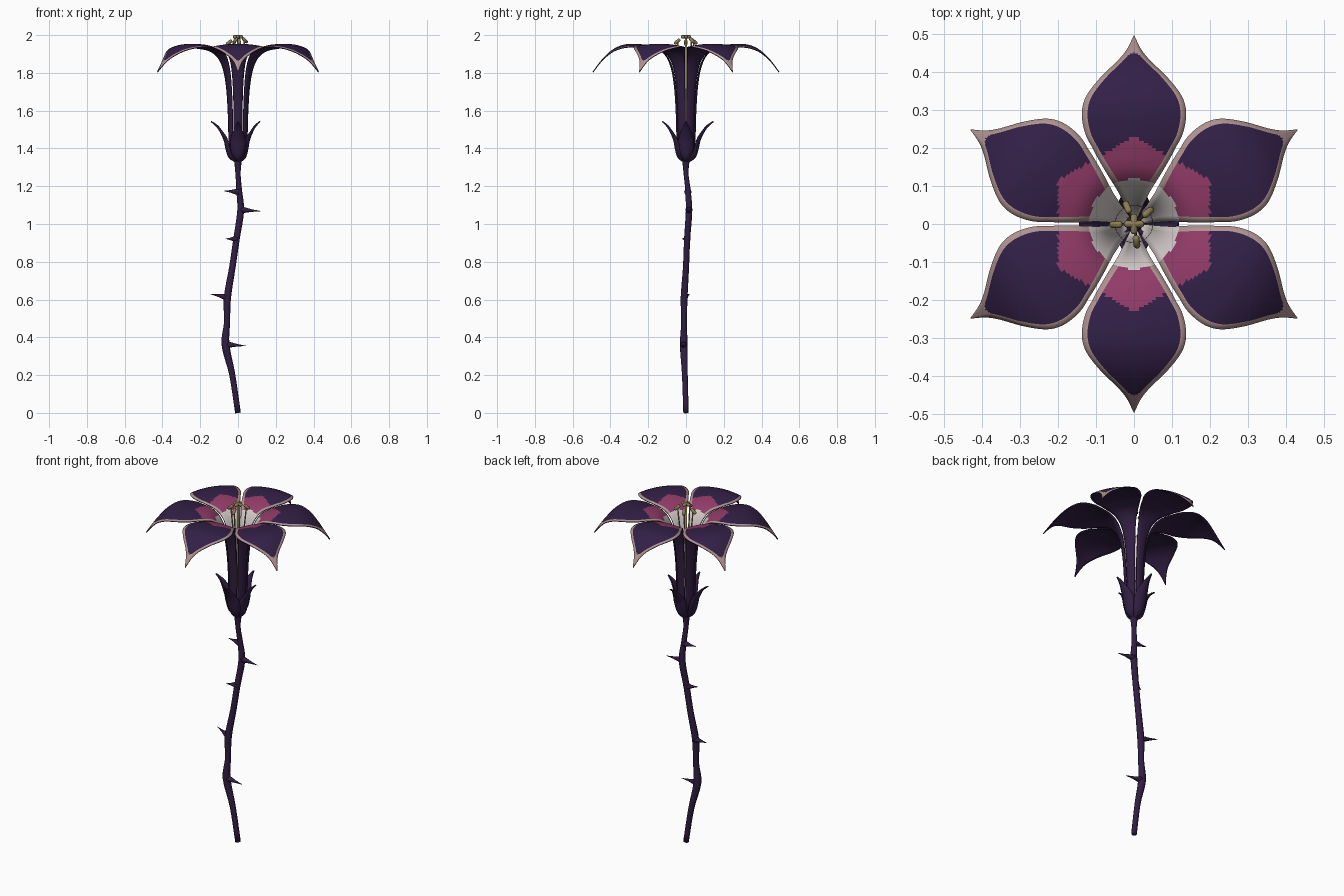
import bpy, bmesh, math
from mathutils import Vector, Matrix

cube = bpy.data.objects.get("Cube")
if cube:
    bpy.data.objects.remove(cube, do_unlink=True)


def material(name, red, green, blue):
    mat = bpy.data.materials.new(name)
    mat.use_nodes = True
    colour = (red, green, blue, 1)
    mat.diffuse_color = colour
    bsdf = mat.node_tree.nodes["Principled BSDF"]
    bsdf.inputs["Base Color"].default_value = colour
    bsdf.inputs["Roughness"].default_value = 0.8
    return mat


WHITE = material("throat white", 0.66, 0.6, 0.59)
MAGENTA = material("magenta", 0.29, 0.044, 0.14)
PURPLE = material("petal purple", 0.033, 0.014, 0.063)
PINK = material("rim pink", 0.43, 0.29, 0.28)
DARK = material("stem purple", 0.031, 0.013, 0.055)
OCHRE = material("stamen ochre", 0.27, 0.21, 0.085)


def spline(points, steps):
    """Smooth path through the points."""
    pts = [Vector(p) for p in points]
    pts = [2 * pts[0] - pts[1]] + pts + [2 * pts[-1] - pts[-2]]
    out = []
    for a, b, c, d in zip(pts, pts[1:], pts[2:], pts[3:]):
        for k in range(steps):
            t = k / steps
            out.append(0.5 * (2 * b + (c - a) * t + (2 * a - 5 * b + 4 * c - d) * t * t
                              + (3 * b - a - 3 * c + d) * t ** 3))
    return out + [pts[-2]]


def finish(bm, name, mats):
    mesh = bpy.data.meshes.new(name)
    for face in bm.faces:
        face.smooth = True
    bm.to_mesh(mesh)
    bm.free()
    for mat in mats:
        mesh.materials.append(mat)
    obj = bpy.data.objects.new(name, mesh)
    bpy.context.collection.objects.link(obj)
    return obj


def tube(name, path, radii, mat, sides=8):
    """Round tube through a path, with a radius at each point."""
    bm = bmesh.new()
    path = [Vector(p) for p in path]
    rings = []
    for i, p in enumerate(path):
        along = path[min(i + 1, len(path) - 1)] - path[max(i - 1, 0)]
        turn = Vector((0, 0, 1)).rotation_difference(along.normalized())
        rings.append([bm.verts.new(p + turn @ Vector((radii[i] * math.cos(a), radii[i] * math.sin(a), 0)))
                      for a in (math.tau * k / sides for k in range(sides))])
    for low, high in zip(rings, rings[1:]):
        for k in range(sides):
            n = (k + 1) % sides
            bm.faces.new((low[k], low[n], high[n], high[k]))
    bm.faces.new(rings[0][::-1])
    bm.faces.new(rings[-1])
    return finish(bm, name, [mat])


def sheet(name, profile, angle, mats, rule, half, rim, thickness, droop, reach=1):
    """Leaf-like sheet from (radius, height, half width) rows, curled where near the axis."""
    bm = bmesh.new()
    columns = range(-half, half + 1)
    rows = []
    for r, z, w in spline(profile, 7):
        r, w = max(r, 0.005) * reach, max(w, 0.0008)
        inner = max(0.5, 1 - rim / w)
        flat = min(max((r - 0.06) / 0.14, 0), 1)
        row = []
        for c in columns:
            v = math.copysign(1 if abs(c) == half else inner * abs(c) / (half - 1), c)
            y = w * v
            curl = r - math.sqrt(max(r * r - y * y, 0))
            row.append(bm.verts.new((r - (1 - flat) * curl, y, z - droop * w * v * v)))
        rows.append(row)
    for a, b in zip(rows, rows[1:]):
        for j in range(2 * half):
            face = bm.faces.new((a[j], b[j], b[j + 1], a[j + 1]))
            face.material_index = rule(face.calc_center_median(), j in (0, 2 * half - 1))
    bmesh.ops.transform(bm, matrix=Matrix.Rotation(math.radians(angle), 4, "Z"), verts=bm.verts)
    obj = finish(bm, name, mats)
    solid = obj.modifiers.new("thickness", "SOLIDIFY")
    solid.thickness = thickness
    solid.offset = -1
    solid.material_offset = solid.material_offset_rim = len(mats) - 1
    return obj


# Petals: painted inside, dark outside
def petal_colour(p, on_rim):
    side = abs(p.y)
    if p.x < 0.122 - 0.3 * side:
        return 0
    if p.x > 0.45 - 0.4 * side and side < 0.06 or on_rim:
        return 3
    return 1 if p.x < 0.23 - 0.6 * side else 2


PETAL = [(0.012, 1.335, 0.006), (0.035, 1.37, 0.016), (0.045, 1.45, 0.0205), (0.05, 1.6, 0.0225),
         (0.058, 1.72, 0.0255), (0.074, 1.82, 0.033), (0.1, 1.885, 0.046), (0.14, 1.926, 0.071),
         (0.2, 1.946, 0.109), (0.24, 1.952, 0.129), (0.29, 1.954, 0.137), (0.335, 1.948, 0.126),
         (0.385, 1.926, 0.088), (0.43, 1.888, 0.042), (0.46, 1.853, 0.018), (0.495, 1.805, 0.001)]
for k in range(6):
    sheet(f"petal_{k + 1}", PETAL, 30 + 60 * k, [WHITE, MAGENTA, PURPLE, PINK, DARK],
          petal_colour, 9, 0.015, 0.005, 0.11)

# Sepals cupping the base of the flower
SEPAL = [(0.01, 1.33, 0.008), (0.042, 1.355, 0.03), (0.056, 1.4, 0.038), (0.064, 1.44, 0.033),
         (0.08, 1.48, 0.022), (0.1, 1.515, 0.012), (0.13, 1.545, 0.001)]
for k, reach in enumerate((0.88, 1.1, 1.08, 0.95)):
    sheet(f"sepal_{k + 1}", SEPAL, 90 * k, [DARK], lambda p, on_rim: 0, 4, 0.008, 0.006, -0.7, reach)

# Crooked stem: x, y, z, radius
STEM = [(0, 0, 0, 0.015), (-0.03, -0.006, 0.2, 0.016), (-0.066, -0.012, 0.36, 0.021),
        (-0.058, -0.01, 0.48, 0.016), (-0.056, -0.01, 0.61, 0.019), (-0.03, 0, 0.77, 0.017),
        (-0.008, 0.006, 0.92, 0.017), (0.014, 0.016, 1.07, 0.018), (0.006, 0.01, 1.18, 0.015),
        (0, 0, 1.27, 0.014), (0, 0, 1.35, 0.022)]
rings = spline(STEM, 4)
tube("stem", [p[:3] for p in rings], [p[3] for p in rings], DARK, 10)

# Thorns: root, tip
THORNS = [((0.006, 0.01, 1.17), (-0.075, 0.015, 1.175)), ((0.012, 0.016, 1.075), (0.12, 0.01, 1.068)),
          ((-0.008, 0.006, 0.92), (-0.065, -0.02, 0.922)), ((-0.056, -0.01, 0.612), (-0.148, 0.02, 0.63)),
          ((-0.064, -0.012, 0.362), (0.042, -0.02, 0.355))]
for k, (root, tip) in enumerate(THORNS):
    root, tip = Vector(root), Vector(tip)
    path = [root.lerp(tip, t) for t in (0, 0.25, 0.55, 1)]
    tube(f"thorn_{k + 1}", path, [0.02, 0.014, 0.007, 0.0008], DARK, 8)

# Stamens: thin filaments with thick anthers
for k, (angle, top) in enumerate(((112, 1.965), (40, 1.972), (182, 1.96), (278, 1.965))):
    out = Vector((math.cos(math.radians(angle)), math.sin(math.radians(angle)), 0))
    up = Vector((0, 0, 1))
    path = spline([out * 0.008 + up * 1.4, out * 0.02 + up * 1.7, out * 0.045 + up * top], 4)
    tube(f"filament_{k + 1}", path, [0.004] * len(path), OCHRE, 6)
    ends = [out * d + up * (top + h) for d, h in ((0.032, 0.012), (0.036, 0.01), (0.058, -0.008), (0.062, -0.012))]
    tube(f"anther_{k + 1}", ends, [0.005, 0.009, 0.009, 0.005], OCHRE)

# Pistil with a cross-shaped top
tube("style", [(0, 0, 1.4), (0, 0, 1.7), (0, 0, 1.99)], [0.006] * 3, OCHRE)
for name, arm in (("stigma_across", Vector((1, 0, 0))), ("stigma_along", Vector((0, 1, 0)))):
    centre = Vector((0, 0, 1.991))
    tube(name, [centre + arm * d for d in (-0.026, -0.021, 0.021, 0.026)], [0.005, 0.009, 0.009, 0.005], OCHRE)
